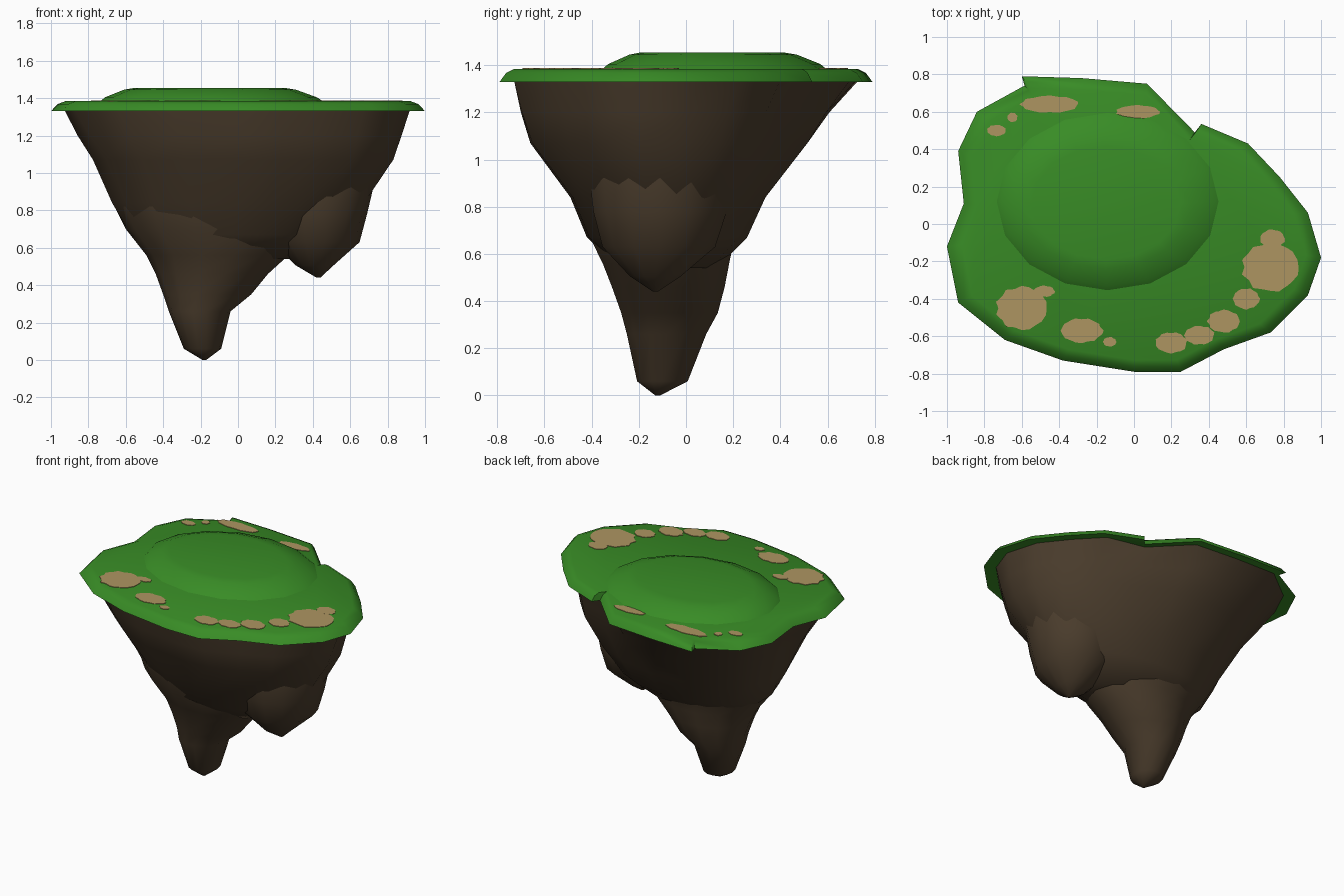
import bpy, bmesh, math

if "Cube" in bpy.data.objects:
    bpy.data.objects.remove(bpy.data.objects["Cube"])


def material(name, rgb):
    m = bpy.data.materials.new(name)
    m.diffuse_color = (*rgb, 1)
    m.use_nodes = True
    m.node_tree.nodes["Principled BSDF"].inputs["Base Color"].default_value = m.diffuse_color
    return m


GRASS = material("grass green", (0.040, 0.262, 0.019))
SAND = material("sand tan", (0.42, 0.30, 0.12))
ROCK = material("rock brown", (0.068, 0.045, 0.025))


def loft(name, rings, mat, angle=50):
    """Skin a stack of equal-length rings and cap both ends."""
    bm = bmesh.new()
    rows = [[bm.verts.new(p) for p in r] for r in rings]
    n = len(rows[0])
    for a, b in zip(rows, rows[1:]):
        for i in range(n):
            j = (i + 1) % n
            bm.faces.new((a[i], a[j], b[j], b[i]))
    bm.faces.new(rows[0][::-1])
    bm.faces.new(rows[-1])
    bmesh.ops.remove_doubles(bm, verts=bm.verts, dist=0.0005)
    bmesh.ops.recalc_face_normals(bm, faces=bm.faces)
    me = bpy.data.meshes.new(name)
    bm.to_mesh(me)
    bm.free()
    me.materials.append(mat)
    ob = bpy.data.objects.new(name, me)
    bpy.context.collection.objects.link(ob)
    bpy.ops.object.select_all(action='DESELECT')
    ob.select_set(True)
    bpy.context.view_layer.objects.active = ob
    bpy.ops.object.shade_smooth_by_angle(angle=math.radians(angle))
    return ob


def box_ring(x0, x1, y0, y1, z, shape):
    """Fit a unit shape into a bounding box at height z."""
    return [((x0 + x1) / 2 + u * (x1 - x0) / 2, (y0 + y1) / 2 + v * (y1 - y0) / 2, z) for u, v in shape]


def circle(n):
    return [(math.cos(math.tau * i / n), math.sin(math.tau * i / n)) for i in range(n)]


# Grass cap: irregular outline with two notches at the back
outline = [(-.60, .79), (-.28, .78), (.07, .75), (.325, .49), (.36, .535), (.61, .43),
           (.78, .25), (.93, .06), (1, -.18), (.93, -.38), (.73, -.58), (.48, -.67),
           (.25, -.79), (0, -.79), (-.38, -.73), (-.69, -.62), (-.94, -.42), (-1, -.12),
           (-.91, .11), (-.94, .39), (-.84, .60), (-.585, .74)]


def cap_ring(s, z):
    return [(x * s, y * s, z) for x, y in outline]


loft("grass_cap", [cap_ring(.88, 1.335), cap_ring(1, 1.33), cap_ring(.965, 1.368),
                   cap_ring(.92, 1.385)], GRASS, 60)

# Raised mound on the cap
c16 = circle(16)
loft("grass_mound", [box_ring(-.74, .46, -.36, .60, 1.38, c16),
                     box_ring(-.71, .42, -.33, .57, 1.405, c16),
                     box_ring(-.61, .31, -.24, .47, 1.445, c16),
                     box_ring(-.55, .25, -.19, .41, 1.455, c16)], GRASS, 60)

# Rock body: cap outline above, blending to ellipses below
base = [p for i, p in enumerate(outline) if i not in (4, 21)]


def body_ring(x0, x1, y0, y1, z, round_):
    shape = []
    for x, y in base:
        u, v = x, y / .79
        r = math.hypot(u, v)
        k = (1 - round_) + round_ / r
        shape.append((u * k, v * k))
    return box_ring(x0, x1, y0, y1, z, shape)


loft("rock_body", [body_ring(-.93, .92, -.73, .735, 1.34, 0),
                   body_ring(-.86, .88, -.70, .62, 1.20, .25),
                   body_ring(-.78, .84, -.66, .53, 1.07, .5),
                   body_ring(-.68, .69, -.49, .34, .84, .9),
                   body_ring(-.58, .52, -.42, .26, .67, 1),
                   body_ring(-.42, .30, -.28, .13, .54, 1)], ROCK, 70)

# Main spike with a ledge on its right side
c14 = circle(14)
loft("main_spike", [box_ring(*b, c14) for b in (
    (-.19, -.17, -.13, -.11, 0), (-.29, -.09, -.21, .01, .06), (-.37, -.04, -.255, .09, .26),
    (-.40, .07, -.28, .14, .35), (-.44, .16, -.32, .17, .46), (-.49, .27, -.36, .19, .56),
    (-.60, .36, -.43, .22, .70), (-.66, .40, -.45, .28, .82))], ROCK, 70)

# Smaller spike on the right
loft("side_spike", [box_ring(*b, c14) for b in (
    (.42, .44, -.14, -.12, .44), (.31, .51, -.24, -.02, .505), (.18, .65, -.36, .13, .63),
    (.12, .69, -.40, .18, .78), (.08, .73, -.42, .20, .95), (.05, .72, -.40, .20, 1.08))], ROCK, 70)

# Sand patches: thin wobbly plates (x, y, half width, half depth)
patches = [(.73, -.23, .15, .13), (.74, -.08, .065, .05), (.60, -.40, .07, .055),
           (.48, -.52, .085, .06), (.35, -.595, .08, .05), (.20, -.635, .085, .055),
           (-.60, -.45, .135, .115), (-.48, -.36, .055, .03), (-.28, -.57, .11, .065),
           (-.13, -.63, .035, .025), (-.45, .64, .155, .045), (-.65, .57, .027, .025),
           (-.735, .50, .05, .03), (.02, .60, .115, .035)]
for i, (x, y, a, b) in enumerate(patches):
    wobble = [(u * (1 + .07 * math.sin(3 * t + i)), v * (1 + .07 * math.sin(4 * t + 2 * i)))
              for t, (u, v) in enumerate(circle(20))]
    z = 1.386 + .0002 * (i % 4)
    loft("sand_patch_%02d" % i, [box_ring(x - a, x + a, y - b, y + b, h, wobble)
                                 for h in (1.382, z + .002)], SAND, 30)
